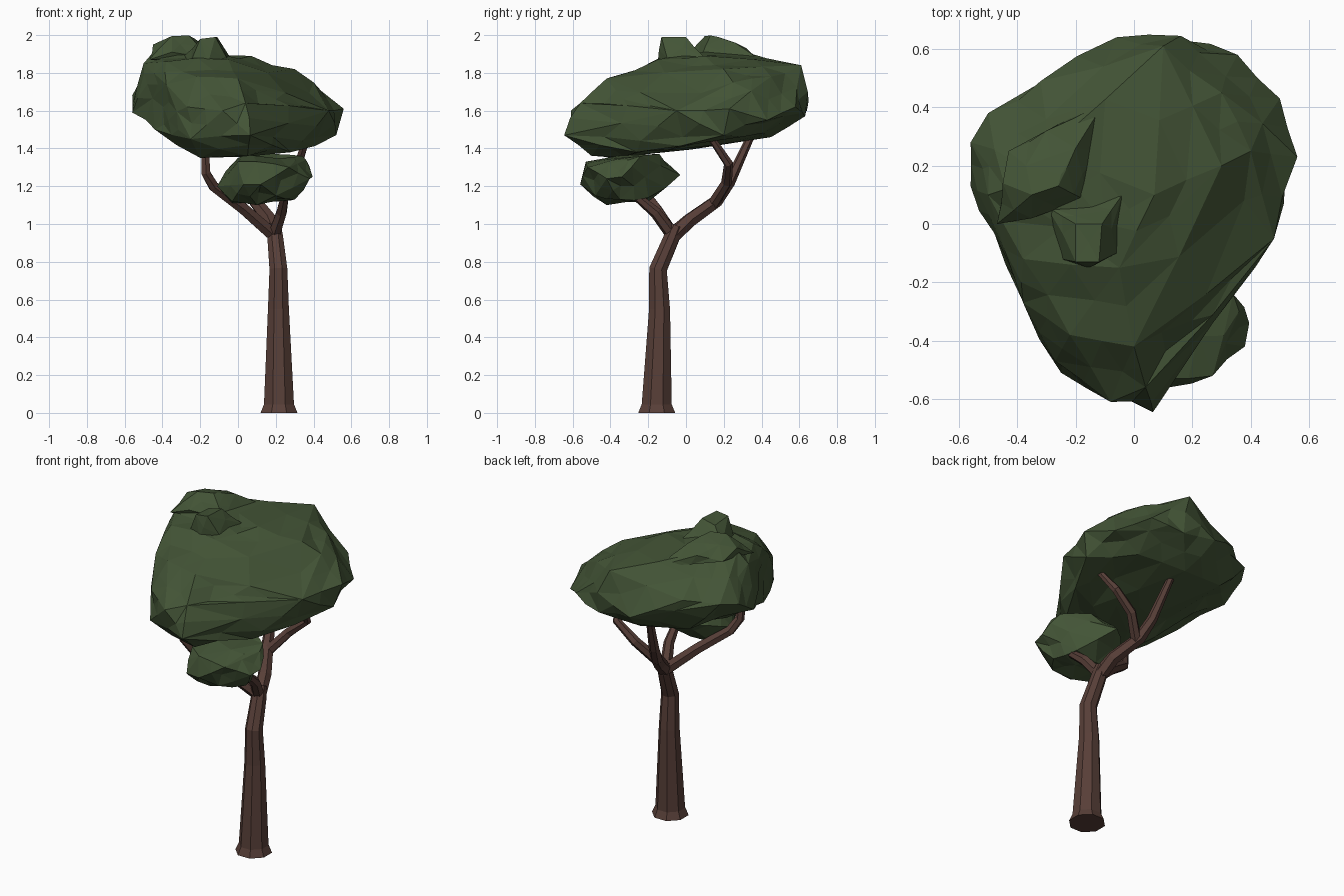
import bpy, bmesh, math, random
from mathutils import Vector

random.seed(4)


def material(name, colour):
    m = bpy.data.materials.new(name)
    m.diffuse_color = (*colour, 1)
    return m


LEAF = material("leaf_green", (0.056, 0.089, 0.037))
BARK = material("bark_brown", (0.096, 0.049, 0.039))


def finish(bm, name, mat):
    bmesh.ops.recalc_face_normals(bm, faces=bm.faces[:])
    mesh = bpy.data.meshes.new(name)
    bm.to_mesh(mesh)
    bm.free()
    mesh.materials.append(mat)
    obj = bpy.data.objects.new(name, mesh)
    bpy.context.collection.objects.link(obj)
    return obj


def tube(name, path, sides):
    """Faceted limb through (x, y, z, radius) points, flat base when it starts on the ground."""
    bm = bmesh.new()
    pts = [Vector(p[:3]) for p in path]
    rings = []
    for i, p in enumerate(pts):
        t = (pts[min(i + 1, len(pts) - 1)] - pts[max(i - 1, 0)]).normalized()
        if p.z < 0.1:
            t = Vector((0, 0, 1))
        u = Vector((0, 1, 0)).cross(t)
        if u.length < 0.3:
            u = Vector((1, 0, 0)).cross(t)
        u.normalize()
        v = t.cross(u)
        ring = []
        for k in range(sides):
            a = math.tau * (k + 0.5) / sides
            ring.append(bm.verts.new(p + path[i][3] * (u * math.cos(a) + v * math.sin(a))))
        rings.append(ring)
    for a, b in zip(rings, rings[1:]):
        for k in range(sides):
            n = (k + 1) % sides
            bm.faces.new((a[k], a[n], b[n], b[k]))
    bm.faces.new(rings[0])
    bm.faces.new(rings[-1])
    return finish(bm, name, BARK)


def foliage(name, points, min_edge, jitter):
    """Faceted foliage mass: hull, split long edges, roughen only the new points."""
    bm = bmesh.new()
    for p in points:
        bm.verts.new(p)
    bmesh.ops.convex_hull(bm, input=bm.verts[:])
    loose = [v for v in bm.verts if not v.link_faces]
    bmesh.ops.delete(bm, geom=loose, context='VERTS')
    corners = [v.co.copy() for v in bm.verts]
    long_edges = [e for e in bm.edges if e.calc_length() > min_edge]
    bmesh.ops.subdivide_edges(bm, edges=long_edges, cuts=1)
    bmesh.ops.triangulate(bm, faces=bm.faces[:])
    bm.normal_update()
    for v in bm.verts:
        if min((v.co - c).length for c in corners) > 1e-4:
            v.co += v.normal * random.uniform(-jitter, jitter * 0.7)
    return finish(bm, name, LEAF)


# Trunk with flared foot and a lean towards the fork
tube("trunk", [(0.217, -0.155, 0, 0.106), (0.217, -0.155, 0.045, 0.086),
               (0.214, -0.14, 0.55, 0.06), (0.214, -0.148, 0.76, 0.051),
               (0.197, -0.075, 0.93, 0.045), (0.192, -0.05, 0.99, 0.037)], 8)

# Branches
tube("front_branch", [(0.19, -0.07, 0.94, 0.036), (0.23, -0.16, 1.06, 0.031),
                      (0.25, -0.28, 1.16, 0.022)], 6)
tube("left_branch", [(0.19, -0.07, 0.94, 0.038), (0.03, -0.16, 1.08, 0.034),
                     (-0.13, -0.25, 1.2, 0.03), (-0.17, -0.29, 1.27, 0.027),
                     (-0.175, -0.3, 1.42, 0.022)], 6)
tube("back_branch", [(0.195, -0.07, 0.94, 0.042), (0.17, 0.02, 1.02, 0.04),
                     (0.09, 0.16, 1.12, 0.036), (0.06, 0.23, 1.22, 0.03),
                     (0.01, 0.35, 1.48, 0.02)], 6)
tube("right_branch", [(0.1, 0.14, 1.1, 0.032), (0.2, 0.215, 1.22, 0.029),
                      (0.32, 0.225, 1.32, 0.025), (0.365, 0.13, 1.46, 0.019)], 6)

# Main crown
foliage("crown", [
    (-.06, .64, 1.6), (.16, .645, 1.7), (.1, .61, 1.84), (.16, .63, 1.57), (.355, .58, 1.62),
    (.5, .43, 1.55), (.56, .23, 1.61), (.52, .2, 1.47), (.48, -.05, 1.6), (.34, -.24, 1.44),
    (.36, .02, 1.43), (.12, -.55, 1.46), (.065, -.645, 1.47), (.05, -.5, 1.36), (-.08, -.61, 1.6),
    (-.25, -.51, 1.45), (-.2, -.4, 1.35), (-.37, -.29, 1.55), (-.44, -.14, 1.5), (-.56, .13, 1.59),
    (-.56, .28, 1.68), (-.5, .38, 1.7), (-.32, .49, 1.72), (-.3, .4, 1.5), (-.5, .1, 1.85),
    (-.44, .12, 1.92), (-.3, .25, 1.93), (-.1, 0, 1.9), (-.05, -.15, 1.87), (.07, .1, 1.89),
    (.3, .2, 1.82), (.4, .25, 1.75), (.3, .45, 1.78), (0, -.42, 1.77), (-.22, -.38, 1.78),
    (-.38, -.12, 1.86), (0, .45, 1.46), (.3, .4, 1.48), (0, .05, 1.4), (-.35, .1, 1.47),
    (-.38, -.27, 1.74), (-.27, -.47, 1.62), (.04, -.56, 1.64), (.2, -.33, 1.66),
    (-.48, -.03, 1.74), (.28, -.26, 1.38), (.22, -.1, 1.39)], 0.17, 0.022)

# Ragged tufts on the crown top
foliage("front_tuft", [
    (-.25, -.12, 1.86), (-.2, -.13, 1.98), (-.12, -.13, 1.99), (-.06, -.1, 1.88), (-.11, 0, 1.99),
    (-.2, 0, 1.97), (-.04, .1, 1.88), (-.3, .06, 1.88), (-.16, -.15, 1.85)], 0.14, 0.008)
foliage("back_tuft", [
    (-.35, .1, 1.995), (-.26, .13, 1.998), (-.25, .17, 1.99), (-.37, .2, 1.97), (-.2, .26, 1.96),
    (-.3, .32, 1.93), (-.45, .14, 1.95), (-.47, 0, 1.87), (-.35, .02, 1.91), (-.16, .08, 1.88),
    (-.43, .25, 1.9), (-.1, .42, 1.85)], 0.14, 0.008)

# Small lower clump on the front branch
foliage("lower_clump", [
    (-.11, -.3, 1.2), (0, -.2, 1.35), (0, -.45, 1.33), (.06, -.16, 1.37), (.2, -.14, 1.37),
    (.34, -.24, 1.36), (.36, -.3, 1.34), (.395, -.34, 1.25), (.38, -.42, 1.24), (.27, -.52, 1.3),
    (.1, -.53, 1.33), (.12, -.56, 1.21), (.03, -.55, 1.21), (-.03, -.4, 1.12), (.1, -.42, 1.1),
    (.3, -.35, 1.13), (.25, -.2, 1.14), (.1, -.03, 1.26), (-.03, -.22, 1.11), (.2, -.48, 1.15),
    (-.04, -.16, 1.24)], 0.15, 0.02)
